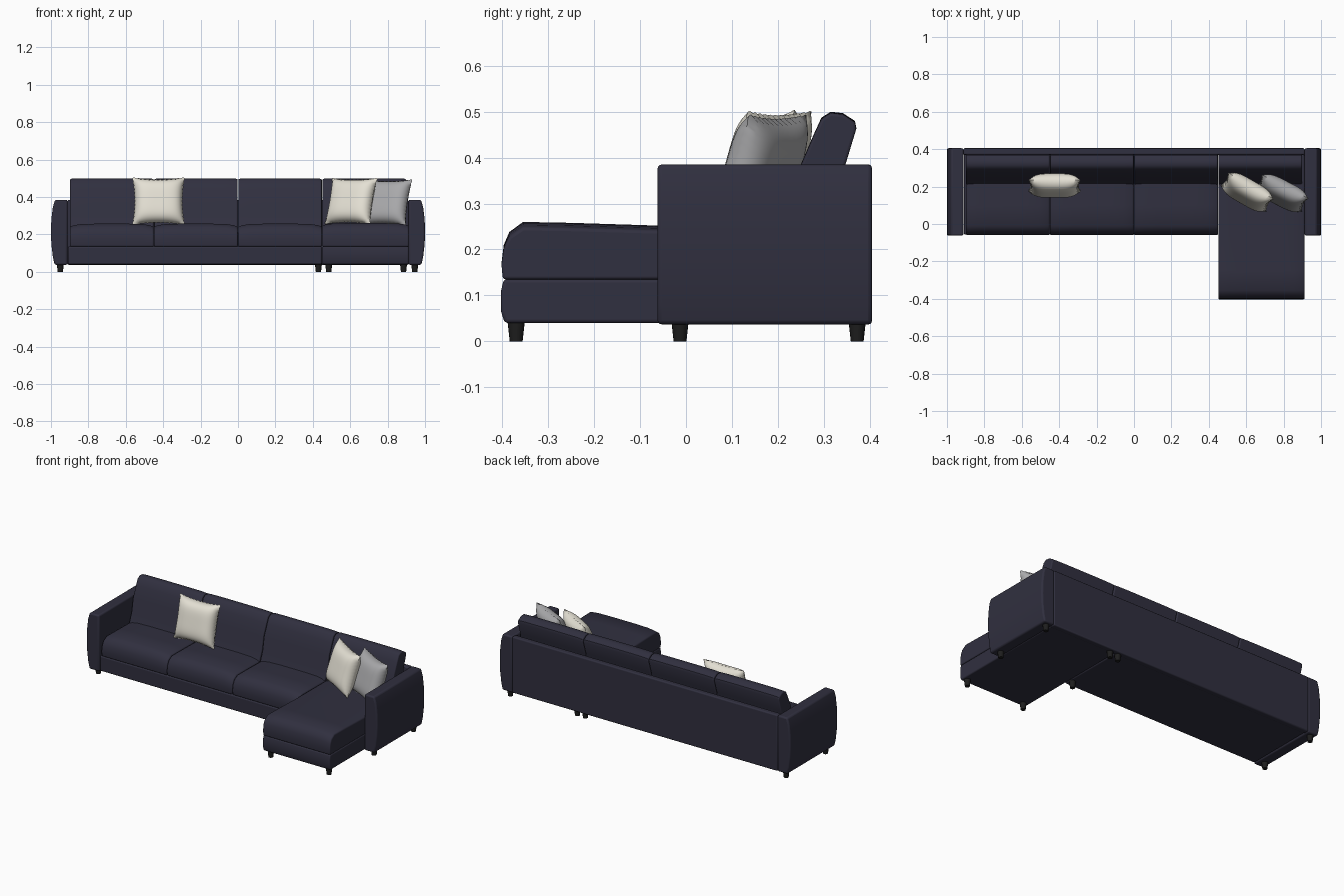
import bpy, bmesh
from math import radians, sin, pi
from mathutils import Euler

cube = bpy.data.objects.get("Cube")
if cube:
    bpy.data.objects.remove(cube)


def material(name, r, g, b):
    m = bpy.data.materials.new(name)
    m.use_nodes = True
    m.diffuse_color = (r, g, b, 1)
    m.node_tree.nodes["Principled BSDF"].inputs["Base Color"].default_value = (r, g, b, 1)
    return m


NAVY = material("navy fabric", 0.03, 0.029, 0.05)
BLACK = material("black leg", 0.013, 0.013, 0.013)
CREAM = material("cream linen", 0.78, 0.75, 0.66)
GREY = material("grey linen", 0.4, 0.4, 0.41)


def finish(name, bm, mat, bevel=0.0, angle=40):
    bmesh.ops.recalc_face_normals(bm, faces=bm.faces)
    mesh = bpy.data.meshes.new(name)
    bm.to_mesh(mesh)
    bm.free()
    mesh.materials.append(mat)
    ob = bpy.data.objects.new(name, mesh)
    bpy.context.collection.objects.link(ob)
    if bevel:
        mod = ob.modifiers.new("soft edges", 'BEVEL')
        mod.width, mod.segments = bevel, 3
        mod.limit_method, mod.angle_limit = 'ANGLE', radians(50)
    bpy.ops.object.select_all(action='DESELECT')
    ob.select_set(True)
    bpy.context.view_layer.objects.active = ob
    bpy.ops.object.shade_smooth_by_angle(angle=radians(angle))
    return ob


def loft(name, sections, bevel):
    """Skin a row of equal-length closed sections and cap both ends."""
    bm = bmesh.new()
    rings = [[bm.verts.new(p) for p in s] for s in sections]
    n = len(rings[0])
    for a, b in zip(rings, rings[1:]):
        for i in range(n):
            j = (i + 1) % n
            bm.faces.new((a[i], a[j], b[j], b[i]))
    bm.faces.new(rings[0])
    bm.faces.new(rings[-1])
    return finish(name, bm, NAVY, bevel)


def box(name, x0, x1, y0, y1, z0, z1, bevel):
    corners = ((y0, z0), (y1, z0), (y1, z1), (y0, z1))
    return loft(name, [[(x, y, z) for y, z in corners] for x in (x0, x1)], bevel)


def cushion(name, x0, x1, profile, crown):
    """Run a side profile along x, with the top sinking towards both ends."""
    z0 = min(z for y, z in profile)
    steps = ((0, 1), (.05, .5), (.13, .15), (.3, 0), (.7, 0), (.87, .15), (.95, .5), (1, 1))
    return loft(name, [[(x0 + (x1 - x0) * t, y, z0 + (z - z0) * (1 - crown * d))
                        for y, z in profile] for t, d in steps], 0.006)


# Base, chaise base and back panel
box("sofa_base", -.91, .449, -.056, .38, .04, .135, .008)
loft("chaise_base", [[(x, y, z) for y, z in
     ((.38, .04), (.38, .135), (-.397, .135), (-.403, .11), (-.403, .065), (-.395, .04))]
     for x in (.451, .912)], .007)
box("back_panel", -.912, .912, .37, .405, .037, .385, .007)

# Arms with a bulging outer side
arm = ((.912, .037), (.98, .037), (.99, .08), (.998, .15), (1, .21),
       (.998, .28), (.99, .345), (.978, .385), (.912, .385))
for side, name in ((-1, "right_arm"), (1, "left_arm")):
    loft(name, [[(side * x, y, z) for x, z in arm] for y in (-.062, .405)], .009)

# Seat and back cushions
seat = ((.37, .135), (.37, .25), (.1, .256), (-.01, .257), (-.04, .237),
        (-.054, .205), (-.059, .17), (-.056, .135))
chaise = ((.37, .135), (.37, .25), (-.06, .252), (-.25, .258), (-.355, .26),
          (-.385, .238), (-.397, .21), (-.402, .17), (-.399, .135))
back = ((.21, .235), (.235, .3), (.25, .385), (.278, .45), (.295, .487), (.315, .5),
        (.342, .497), (.368, .48), (.371, .465), (.347, .385), (.32, .235))
for i in range(4):
    x0 = -.9 + .45 * i
    if i < 3:
        cushion(f"seat_cushion_{i + 1}", x0 + .001, x0 + .449, seat, .13)
    cushion(f"back_cushion_{i + 1}", x0 + .002, x0 + .448, back, .012)
cushion("chaise_cushion", .451, .912, chaise, .1)

# Tapered legs
leg_spots = [(x, y) for x in (-.95, .43, .945) for y in (-.013, .373)]
leg_spots += [(.485, -.37), (.885, -.37), (.485, .373)]
for i, (x, y) in enumerate(leg_spots):
    bm = bmesh.new()
    bmesh.ops.create_cone(bm, cap_ends=True, segments=16, radius1=.014, radius2=.019, depth=.045)
    bmesh.ops.translate(bm, verts=bm.verts, vec=(x, y, .0225))
    finish(f"leg_{i + 1}", bm, BLACK)


# Throw pillows: inflated squares with pinched sides and a frayed hem
def pillow(name, location, yaw, lean, mat, n=24, half=.138, puff=.052):
    bm = bmesh.new()
    bmesh.ops.create_grid(bm, x_segments=n, y_segments=n, size=1)
    front = list(bm.faces)
    extra = bmesh.ops.duplicate(bm, geom=list(bm.verts) + list(bm.edges) + front)["geom"]
    rear = {g for g in extra if isinstance(g, bmesh.types.BMVert)}
    for v in bm.verts:
        u, w = v.co.x, v.co.y
        thick = puff * (max(0, (1 - u ** 4) * (1 - w ** 4))) ** .6
        fray = .004 * (round((u + w) * n / 2) % 2) if max(abs(u), abs(w)) > .999 else 0
        x = u * (half - .012 * (1 - w * w) * u * u + fray)
        z = w * (half - .012 * (1 - u * u) * w * w + fray) * .93
        v.co = (x, thick if v in rear else -thick, z)
    bmesh.ops.remove_doubles(bm, verts=bm.verts, dist=.0001)
    ob = finish(name, bm, mat, angle=60)
    ob.location = location
    ob.rotation_euler = Euler((radians(-lean), 0, radians(yaw)))


pillow("right_pillow", (-.425, .205, .378), 0, 14, CREAM)
pillow("corner_pillow", (.605, .17, .378), -30, 18, CREAM)
pillow("arm_pillow", (.79, .165, .37), -27, 18, GREY)
